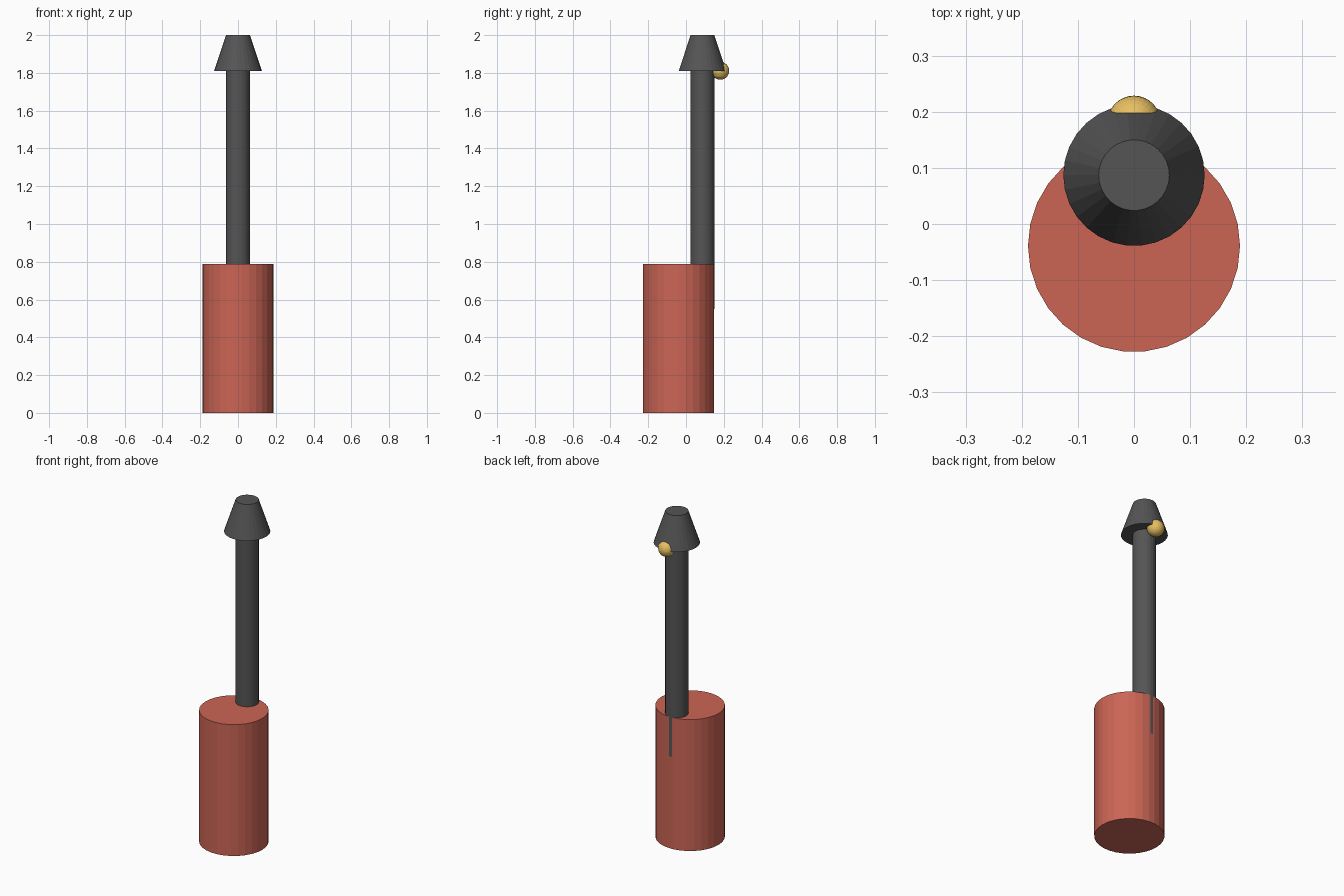
import bpy, math

if "Cube" in bpy.data.objects:
    bpy.data.objects.remove(bpy.data.objects["Cube"])

U = 2 / 31.75          # module the whole model is proportioned on
SIDES = 30
BODY_Y = -0.039
ROD_Y = BODY_Y + 2 * U


def material(name, color):
    m = bpy.data.materials.new(name)
    m.diffuse_color = color
    m.use_nodes = True
    m.node_tree.nodes["Principled BSDF"].inputs["Base Color"].default_value = m.diffuse_color
    return m


red = material("red", (0.60, 0.13, 0.09, 1))
dark = material("dark_grey", (0.09, 0.09, 0.09, 1))
gold = material("gold", (0.80, 0.52, 0.12, 1))


def tapered(name, r_bottom, r_top, z0, z1, y, mat):
    # turned a quarter so a vertex lies on the x axis
    bpy.ops.mesh.primitive_cone_add(vertices=SIDES, radius1=r_bottom, radius2=r_top,
                                    depth=z1 - z0, location=(0, y, (z0 + z1) / 2),
                                    rotation=(0, 0, math.pi / 2))
    ob = bpy.context.object
    ob.name = name
    ob.data.materials.append(mat)
    return ob


# Wide body
tapered("body", 3 * U, 3 * U, 0, 12.5 * U, BODY_Y, red)
# Thin rod, sunk into the rear of the body
tapered("rod", U, U, 8.75 * U, 28.75 * U, ROD_Y, dark)
# Tapered cap
tapered("cap", 2 * U, U, 28.75 * U, 31.75 * U, ROD_Y, dark)

# Small ball under the back rim of the cap
bpy.ops.mesh.primitive_uv_sphere_add(segments=30, ring_count=16, radius=0.75 * U,
                                     location=(0, ROD_Y + 1.5 * U, 28.75 * U))
ball = bpy.context.object
ball.name = "ball"
ball.data.materials.append(gold)
